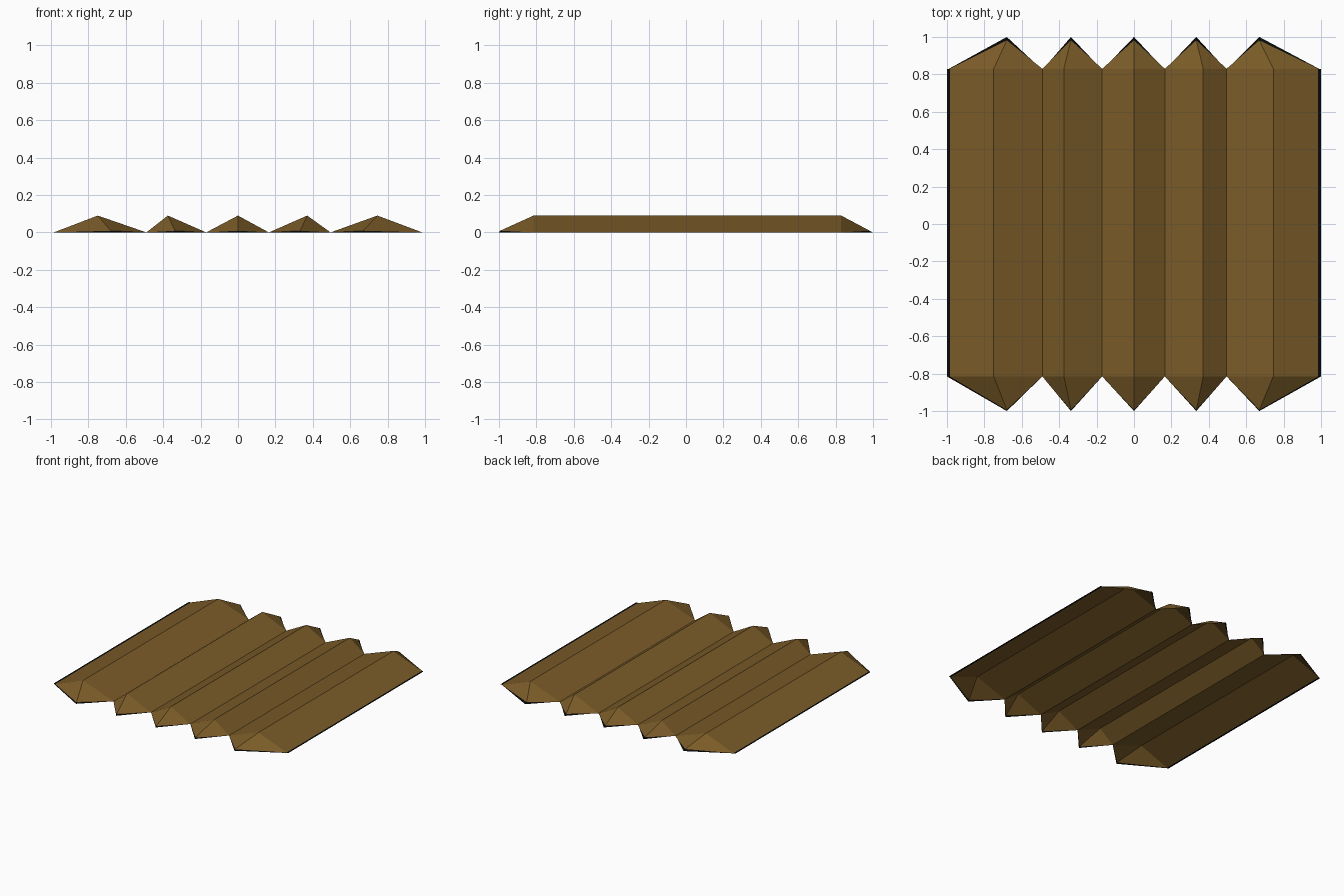
import bpy, bmesh

if "Cube" in bpy.data.objects:
    bpy.data.objects.remove(bpy.data.objects["Cube"])


def material(name, rgb):
    m = bpy.data.materials.new(name)
    m.diffuse_color = (*rgb, 1)
    m.use_nodes = True
    m.node_tree.nodes["Principled BSDF"].inputs["Base Color"].default_value = m.diffuse_color
    return m


brown = material("brown_roof", (0.195, 0.105, 0.021))
black = material("black_trim", (0.003, 0.003, 0.003))

# Plan positions of valleys, ridges and pointed eaves along x
valleys = [-1, -0.49, -0.17, 0.165, 0.495, 1]
ridges = [-0.75, -0.375, 0, 0.37, 0.745]
tips = [-0.68, -0.337, 0, 0.333, 0.67]
HEIGHT = 0.09
ENDS = {-1: -0.815, 1: 0.83}      # y of the ridge ends, front and back
TRIM = {-1: 0.006, 1: 0.018}      # trim width, front and back
EDGE = 0.015                      # side trim width


def add_object(name, polys, mat):
    bm = bmesh.new()
    for p in polys:
        bm.faces.new([bm.verts.new(c) for c in p])
    bmesh.ops.remove_doubles(bm, verts=bm.verts, dist=0.0005)
    bm.normal_update()
    for f in bm.faces:
        if f.normal.z < 0:
            f.normal_flip()
    mesh = bpy.data.meshes.new(name)
    bm.to_mesh(mesh)
    bm.free()
    mesh.materials.append(mat)
    ob = bpy.data.objects.new(name, mesh)
    bpy.context.collection.objects.link(ob)


roof, trim = [], []
y0, y1 = ENDS[-1], ENDS[1]
for i, (r, t) in enumerate(zip(ridges, tips)):
    a, b = valleys[i], valleys[i + 1]
    ia, ib = max(a, -1 + EDGE), min(b, 1 - EDGE)
    # Two long slopes
    for x in (ia, ib):
        roof.append([(x, y0, 0), (x, y1, 0), (r, y1, HEIGHT), (r, y0, HEIGHT)])
    # Hipped pointed ends with dark eaves
    for s, y in ENDS.items():
        tip = (t, s * (1 - TRIM[s]), 0.009)
        top = (r, y, HEIGHT)
        for x, ix in ((a, ia), (b, ib)):
            roof.append([(ix, y, 0), tip, top])
            trim.append([(ix, y, 0), tip, (t, s, 0), (x, y - 0.006 * (s > 0), 0)])

# Flat dark strips along the two long sides
for s in (-1, 1):
    trim.append([(s, y0, 0), (s, y1, 0), (s * (1 - EDGE), y1, 0), (s * (1 - EDGE), y0, 0)])

add_object("folded_roof", roof, brown)
add_object("eave_trim", trim, black)
